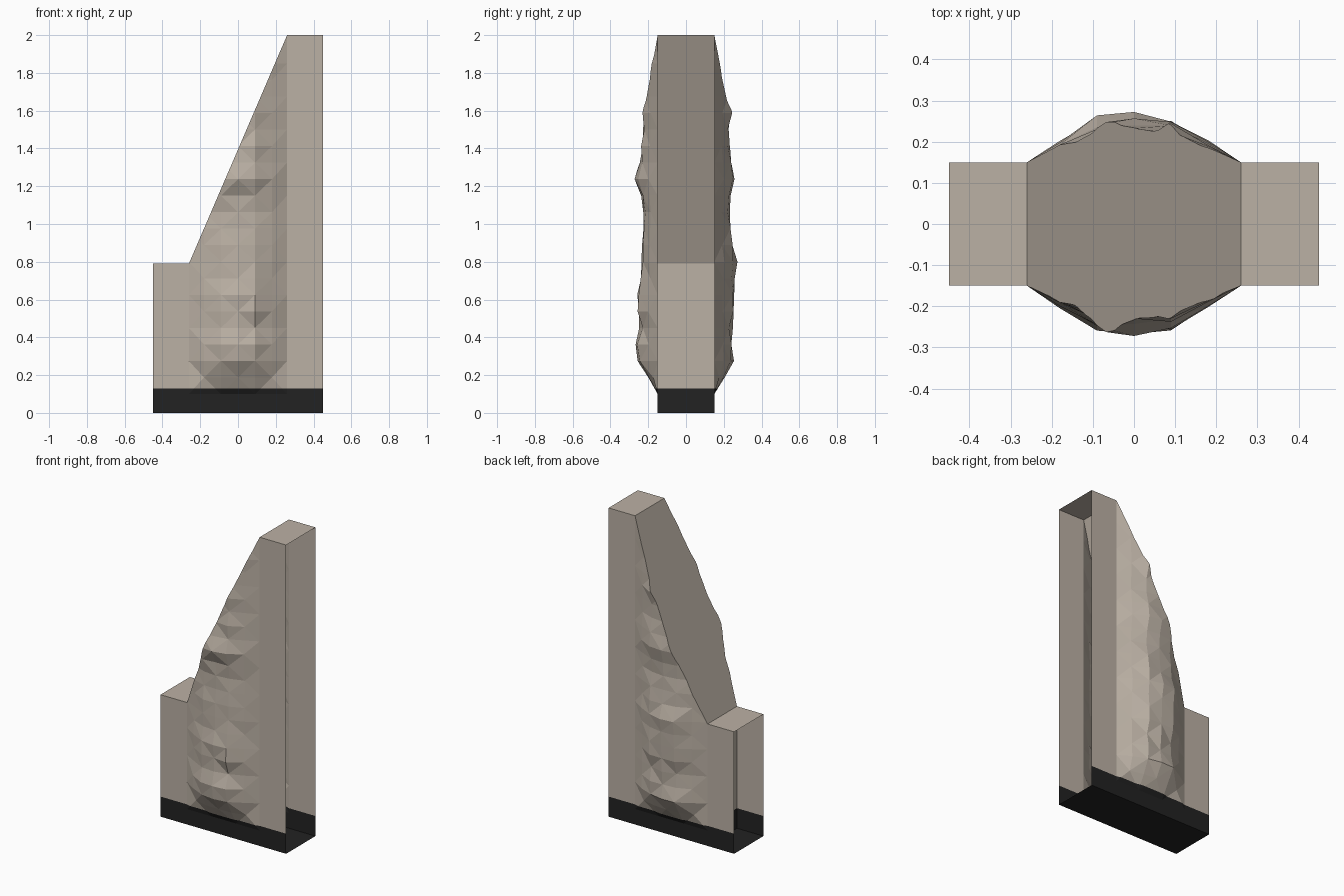
import bpy, bmesh, random
from mathutils import Vector

if "Cube" in bpy.data.objects:
    bpy.data.objects.remove(bpy.data.objects["Cube"])

random.seed(4)
HX, HY, CX, LOW, TOP, BAND = 0.45, 0.15, 0.26, 0.79, 2.0, 0.13


def material(name, rgb):
    m = bpy.data.materials.new(name)
    m.diffuse_color = (*rgb, 1)
    m.use_nodes = True
    m.node_tree.nodes["Principled BSDF"].inputs["Base Color"].default_value = m.diffuse_color
    return m


STONE = material("warm grey stone", (0.50, 0.44, 0.375))
BLACK = material("black base", (0.016, 0.016, 0.016))


def finish(name, bm):
    """Split at the painted band, colour by height, and make the object."""
    bmesh.ops.bisect_plane(bm, geom=bm.verts[:] + bm.edges[:] + bm.faces[:],
                           plane_co=(0, 0, BAND), plane_no=(0, 0, 1))
    for f in bm.faces:
        f.material_index = 1 if f.calc_center_median().z < BAND else 0
    me = bpy.data.meshes.new(name)
    bm.to_mesh(me)
    bm.free()
    me.materials.append(STONE)
    me.materials.append(BLACK)
    ob = bpy.data.objects.new(name, me)
    bpy.context.collection.objects.link(ob)
    return ob


def quads(name, faces):
    bm = bmesh.new()
    for f in faces:
        bm.faces.new([bm.verts.new(p) for p in f])
    return finish(name, bm)


# Rough bulging sides: bulge height of each row, then the shape across a row
XS = [-0.26, -0.18, -0.09, 0, 0.09, 0.18, 0.26]
ACROSS = [0, 0.46, 0.93, 1, 0.93, 0.46, 0]
ROWS = {
    -1: [0, .055, .11, .115, .095, .11, .105, .095, .09, .09, .085, .08,
         .09, .12, .10, .09, .085, .085, .08, .08, .08, .08, .08],
    1: [0, .055, .105, .10, .095, .105, .11, .11, .12, .10, .09, .08,
        .09, .11, .095, .08, .085, .10, .09, .085, .08, .08, .08],
}
rims = []
for side, name in ((-1, "front_rock_face"), (1, "back_rock_face")):
    bm = bmesh.new()
    levels = [(0, 0)] + [(0.1 + 0.0875 * i, a) for i, a in enumerate(ROWS[side])]
    grid = []
    for z, amp in levels:
        row = []
        for x, k in zip(XS, ACROSS):
            jitter = random.uniform(-0.13, 0.05) if amp else 0
            row.append(bm.verts.new((x, side * (HY + amp * k * (1 + jitter)), z)))
        grid.append(row)
    for i in range(len(grid) - 1):
        for j in range(len(XS) - 1):
            a, b = grid[i][j:j + 2]
            d, c = grid[i + 1][j:j + 2]
            tris = ((a, b, c), (a, c, d)) if (i + j) % 2 else ((a, b, d), (b, c, d))
            for t in tris:
                bm.faces.new(t if side < 0 else t[::-1])
    # Trim along the slanted top and remember the cut rim
    slope = Vector((LOW - TOP, 0, 2 * CX)).normalized()
    cut = bmesh.ops.bisect_plane(bm, geom=bm.verts[:] + bm.edges[:] + bm.faces[:],
                                 plane_co=(CX, 0, TOP), plane_no=slope, clear_outer=True)
    bmesh.ops.bisect_plane(bm, geom=bm.verts[:] + bm.edges[:] + bm.faces[:],
                           plane_co=(0, 0, TOP), plane_no=(0, 0, 1), clear_outer=True)
    rim = [g.co.copy() for g in cut["geom_cut"]
           if isinstance(g, bmesh.types.BMVert) and g.is_valid
           and LOW + 0.01 < g.co.z < TOP - 0.01]
    rim.sort(key=lambda p: p.z)
    rims.append([Vector((-CX, side * HY, LOW))] + rim + [Vector((CX, side * HY, TOP))])
    finish(name, bm)

# Slanted flat top spanning the two rims
bm = bmesh.new()
face = bm.faces.new([bm.verts.new(p) for p in rims[1] + rims[0][::-1]])
bmesh.ops.triangulate(bm, faces=[face])
bmesh.ops.recalc_face_normals(bm, faces=bm.faces[:])
if sum(f.normal.z for f in bm.faces) < 0:
    bmesh.ops.reverse_faces(bm, faces=bm.faces[:])
finish("slanted_top", bm)


# Flat channel-shaped ends: two side walls and a roof, open outward
def channel(name, x0, x1, h):
    quads(name, [
        [(x0, -HY, 0), (x1, -HY, 0), (x1, -HY, h), (x0, -HY, h)],
        [(x1, HY, 0), (x0, HY, 0), (x0, HY, h), (x1, HY, h)],
        [(x0, -HY, h), (x1, -HY, h), (x1, HY, h), (x0, HY, h)],
    ])


channel("low_end_channel", -HX, -CX, LOW)
channel("tall_end_channel", CX, HX, TOP)

# Inner wall under the foot of the slope, and the floor
quads("inner_wall", [[(-CX, HY, 0), (-CX, -HY, 0), (-CX, -HY, LOW), (-CX, HY, LOW)]])
quads("floor", [[(-HX, HY, 0), (HX, HY, 0), (HX, -HY, 0), (-HX, -HY, 0)]])
